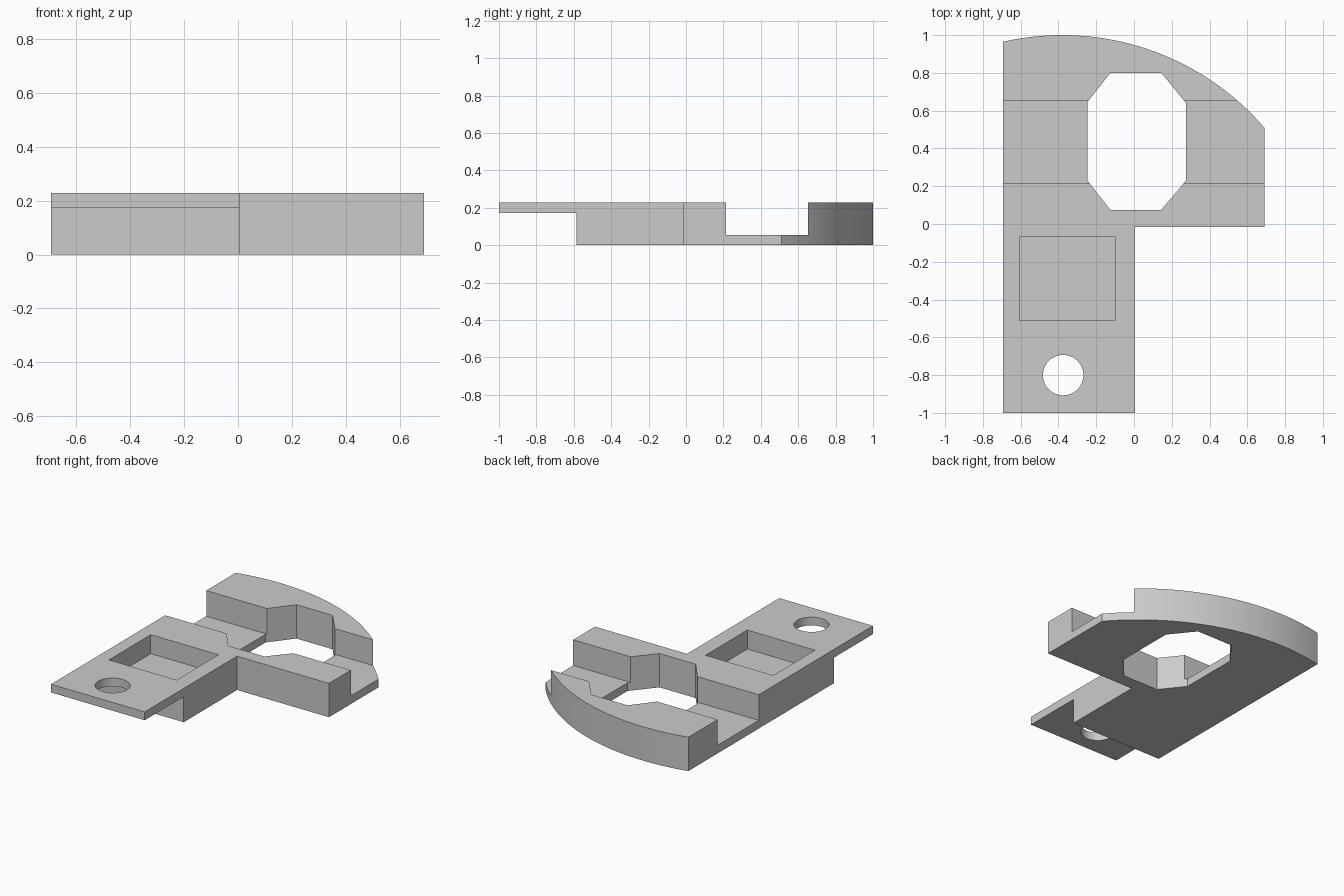
import bpy, bmesh, math

if "Cube" in bpy.data.objects:
    bpy.data.objects.remove(bpy.data.objects["Cube"])

TOP, SLOT_Z, PLATE_Z, POCKET_Z = 0.228, 0.055, 0.172, 0.10

grey = bpy.data.materials.new("light_grey")
grey.diffuse_color = (0.6, 0.6, 0.6, 1)
grey.use_nodes = True
grey.node_tree.nodes["Principled BSDF"].inputs["Base Color"].default_value = grey.diffuse_color


def prism(name, outline, z0, z1):
    """Extrude a counter-clockwise outline from z0 to z1."""
    bm = bmesh.new()
    face = bm.faces.new([bm.verts.new((x, y, z0)) for x, y in outline])
    ext = bmesh.ops.extrude_face_region(bm, geom=[face], use_keep_orig=True)
    for v in ext["geom"]:
        if isinstance(v, bmesh.types.BMVert):
            v.co.z = z1
    bmesh.ops.recalc_face_normals(bm, faces=bm.faces)
    mesh = bpy.data.meshes.new(name)
    bm.to_mesh(mesh)
    bm.free()
    obj = bpy.data.objects.new(name, mesh)
    bpy.context.collection.objects.link(obj)
    mesh.materials.append(grey)
    return obj


def rect(x0, x1, y0, y1):
    return [(x0, y0), (x1, y0), (x1, y1), (x0, y1)]


# Bracket body: narrow arm widening to a head with a curved back edge
cx, r = -0.38, 1.413
cy = 1.0 - r
a0 = math.acos((0.69 - cx) / r)
a1 = math.acos((-0.693 - cx) / r)
arc = [(cx + r * math.cos(a0 + (a1 - a0) * i / 32),
        cy + r * math.sin(a0 + (a1 - a0) * i / 32)) for i in range(33)]
body = prism("bracket_body",
             [(-0.693, -1), (0.005, -1), (0.005, -0.017), (0.69, -0.017)] + arc,
             0, TOP)

# Cutters: cross slot, eight-sided opening, pocket, underside step, round hole
octagon = [(-0.125, 0.075), (0.145, 0.075), (0.275, 0.23), (0.275, 0.64),
           (0.145, 0.80), (-0.125, 0.80), (-0.247, 0.645), (-0.247, 0.23)]
circle = [(-0.375 + 0.107 * math.cos(math.tau * i / 48),
           -0.80 + 0.107 * math.sin(math.tau * i / 48)) for i in range(48)]
cutters = [
    prism("slot_cutter", rect(-1, 1, 0.215, 0.652), SLOT_Z, 0.5),
    prism("opening_cutter", octagon, -0.2, 0.5),
    prism("pocket_cutter", rect(-0.605, -0.10, -0.51, -0.065), POCKET_Z, 0.5),
    prism("step_cutter", rect(-1, 1, -1.2, -0.585), -0.2, PLATE_Z),
    prism("hole_cutter", circle, -0.3, 0.6),
]
for c in cutters:
    mod = body.modifiers.new(c.name, "BOOLEAN")
    mod.operation, mod.solver, mod.object = "DIFFERENCE", "EXACT", c
    c.hide_render = True
    c.hide_set(True)

# Bake the cuts, then smooth only the curved walls
bpy.context.view_layer.update()
body.data = bpy.data.meshes.new_from_object(
    body.evaluated_get(bpy.context.evaluated_depsgraph_get()))
body.modifiers.clear()
for c in cutters:
    bpy.data.objects.remove(c)
bpy.context.view_layer.objects.active = body
body.select_set(True)
bpy.ops.object.shade_smooth_by_angle(angle=math.radians(20))
